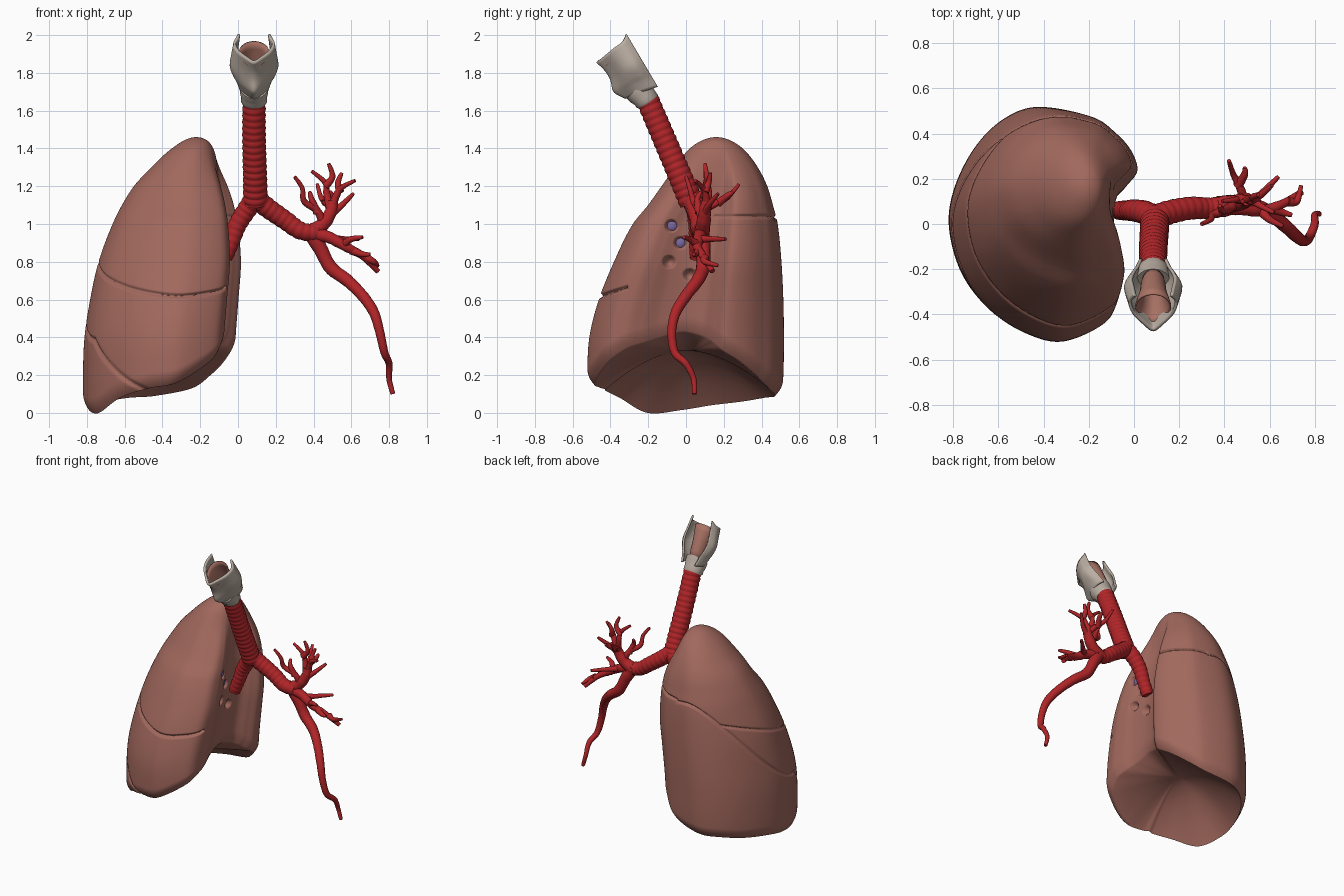
import bpy, bmesh, math, random
from mathutils import Vector as V

if "Cube" in bpy.data.objects:
    bpy.data.objects.remove(bpy.data.objects["Cube"])

random.seed(4)


def material(name, col):
    m = bpy.data.materials.new(name)
    m.diffuse_color = (*col, 1)
    m.use_nodes = True
    m.node_tree.nodes["Principled BSDF"].inputs["Base Color"].default_value = m.diffuse_color
    return m


LUNG = material("lung_brown", (0.36, 0.14, 0.11))
RED = material("airway_red", (0.43, 0.018, 0.021))
GREY = material("cartilage_grey", (0.49, 0.42, 0.36))
PINK = material("mucosa_pink", (0.40, 0.17, 0.13))
PURPLE = material("vessel_purple", (0.20, 0.14, 0.36))


def grid_mesh(name, rings, mat, closed=True, cap0=False, cap1=False, thick=0, angle=60):
    """Skin a list of point rings."""
    n = len(rings[0])
    faces = [(i * n + j, i * n + (j + 1) % n, (i + 1) * n + (j + 1) % n, (i + 1) * n + j)
             for i in range(len(rings) - 1) for j in range(n if closed else n - 1)]
    if cap0:
        faces.append(tuple(range(n)))
    if cap1:
        faces.append(tuple((len(rings) - 1) * n + j for j in range(n)))
    me = bpy.data.meshes.new(name)
    me.from_pydata([tuple(p) for r in rings for p in r], [], faces)
    bm = bmesh.new()
    bm.from_mesh(me)
    bmesh.ops.recalc_face_normals(bm, faces=bm.faces)
    bm.to_mesh(me)
    bm.free()
    me.materials.append(mat)
    ob = bpy.data.objects.new(name, me)
    bpy.context.collection.objects.link(ob)
    if thick:
        s = ob.modifiers.new("thickness", 'SOLIDIFY')
        s.thickness = thick
        s.offset = -1
    bpy.ops.object.select_all(action='DESELECT')
    ob.select_set(True)
    bpy.context.view_layer.objects.active = ob
    bpy.ops.object.shade_smooth_by_angle(angle=math.radians(angle))
    return ob


def spline(pts, per, closed=False):
    """Catmull-Rom through points of any dimension."""
    n, out = len(pts), []
    for i in range(n if closed else n - 1):
        q = [pts[(i + k) % n] if closed else pts[min(max(i + k, 0), n - 1)] for k in (-1, 0, 1, 2)]
        for s in range(per):
            t = s / per
            out.append([0.5 * (2 * b + (c - a) * t + (2 * a - 5 * b + 4 * c - d) * t * t
                               + (3 * b - a - 3 * c + d) * t ** 3) for a, b, c, d in zip(*q)])
    if not closed:
        out.append(list(pts[-1]))
    return out


# ---- lung: kidney outline (x, y, height of lower rim) fitted to a box at each height
OUT = [(-.42, .52, .09), (-.2, .48, .13), (-.09, .4, .2), (-.015, .31, .27), (.017, .21, .33), (-.025, .145, .38),
       (-.08, .08, .41), (-.1, -.03, .43), (-.09, -.15, .4), (-.06, -.25, .37), (-.05, -.34, .34), (-.1, -.44, .27),
       (-.29, -.52, .16), (-.46, -.485, .13), (-.63, -.38, .08), (-.76, -.22, .0), (-.82, -.02, .015),
       (-.8, .15, .04), (-.71, .33, .06), (-.58, .46, .08)]
TOP = 1.46
BOX = [(1.46, -.22, -.22, .16, .16), (1.44, -.29, -.16, .08, .24), (1.4, -.35, -.13, .02, .3),
       (1.3, -.46, -.09, -.06, .38), (1.2, -.555, -.05, -.13, .43), (1.1, -.62, -.02, -.2, .46),
       (1.0, -.67, .0, -.28, .485), (.8, -.745, .018, -.38, .505), (.6, -.79, .005, -.46, .515),
       (.4, -.82, -.01, -.51, .518), (.2, -.828, -.02, -.52, .515), (0, -.825, -.03, -.51, .5)]
WS = [math.sqrt(TOP - b[0]) for b in BOX]


def slope(i, k):
    a, b = max(i - 1, 0), min(i + 1, len(BOX) - 1)
    return (BOX[b][k] - BOX[a][k]) / (WS[b] - WS[a])


def box_at(z):
    w = math.sqrt(max(TOP - z, 0))
    i = 0
    while i < len(WS) - 2 and w > WS[i + 1]:
        i += 1
    h = WS[i + 1] - WS[i]
    t = min((w - WS[i]) / h, 1)
    return [(1 + 2 * t) * (1 - t) ** 2 * BOX[i][k] + t * (1 - t) ** 2 * h * slope(i, k)
            + t * t * (3 - 2 * t) * BOX[i + 1][k] + t * t * (t - 1) * h * slope(i + 1, k) for k in (1, 2, 3, 4)]


DENTS = [(-.078, .99), (-.03, .9), (-.09, .8), (.02, .73)]


def lung_point(px, py, z, low):
    x0, x1, y0, y1 = box_at(z)
    u, v = (px + .405) / .425, py / .52
    k = min(max((z - 1.1) / .34, 0), 1)
    k = k * k * (3 - 2 * k)
    r = math.hypot(u, v)
    f = (1 - k) + k / r
    cx, cy, hx, hy = (x0 + x1) / 2, (y0 + y1) / 2, (x1 - x0) / 2, (y1 - y0) / 2
    x, y = cx + u * f * hx, cy + v * f * hy
    # fissures between the lobes
    medial = x > -.25
    obl = .58 + .96 * y
    if medial and y > 0:
        obl = 1.04
    else:
        obl -= .65 * max(0, (.48 - y) * (y + .2)) * 2
    d = abs(z - obl) * (1 if medial and y > 0 else .74)
    if z > obl:
        d = min(d, abs(z - .61 - .33 * (y + .48)))
    if medial and -.31 < y < .15:
        d = 1
    s = 1 - .04 * max(0, 1 - d / .013)
    s *= 1 - .07 * max(0, 1 - low / .08) ** 2
    x, y = cx + (x - cx) * s, cy + (y - cy) * s
    # vessel openings on the inner wall
    if medial:
        for dy, dz in DENTS:
            q = math.hypot(y - dy, z - dz) / .036
            x -= .035 * max(0, 1 - q * q)
    return V((x, y, z))


outline = spline(OUT, 15, True)
rings = []
for j in range(280):
    q = (1 - j / 280) ** .75
    ring = []
    for px, py, zb in outline:
        z = TOP - (TOP - zb) * q * q
        ring.append(lung_point(px, py, z, z - zb))
    rings.append(ring)
# hollow underside resting on the diaphragm
mid = V((-.4, 0, .33))
under = []
for i in range(1, 31):
    r = i / 31
    under.append([V((mid.x + (p.x - mid.x) * r, mid.y + (p.y - mid.y) * r,
                     mid.z + (p.z - mid.z) * r ** 1.8)) for p in rings[0]])
lung = grid_mesh("right_lung", under + rings, LUNG, cap0=True, cap1=True, angle=80)

# ---- vessel stubs inside two openings
inner = [p for r in rings for p in r if p.x > -.25]
for i, (y, z) in enumerate(DENTS[:2]):
    c = min(inner, key=lambda p: (p.y - y) ** 2 + (p.z - z) ** 2)
    bpy.ops.mesh.primitive_uv_sphere_add(segments=20, ring_count=12, radius=.034, location=c)
    ob = bpy.context.object
    ob.name = "lung_vessel_%d" % (i + 1)
    ob.scale.x = .7
    ob.data.materials.append(PURPLE)
    bpy.ops.object.shade_smooth()


# ---- airways: swept tubes with cartilage ripples
def tube(name, pts, r0, r1, ripple=0, period=.037, sides=14, per=8, lump=.04):
    path = [V(p) for p in spline(pts, per)]
    tang = [(path[min(i + 1, len(path) - 1)] - path[max(i - 1, 0)]).normalized() for i in range(len(path))]
    side = tang[0].orthogonal().normalized()
    out, dist = [], 0
    for i, (p, t) in enumerate(zip(path, tang)):
        side = (side - t * side.dot(t)).normalized()
        up = t.cross(side)
        if i:
            dist += (p - path[i - 1]).length
        r = r0 + (r1 - r0) * i / (len(path) - 1)
        r *= 1 + (ripple * (2 * abs(math.sin(math.pi * dist / period)) - 1.2) if ripple
                  else random.uniform(-lump, lump))
        out.append([p + (side * math.cos(a) + up * math.sin(a)) * r
                    for a in (2 * math.pi * k / sides for k in range(sides))])
    return grid_mesh(name, out, RED, cap0=True, cap1=True)


tube("trachea", [(.085, -.205, 1.66), (.085, -.115, 1.45), (.09, -.03, 1.25), (.092, .03, 1.11)],
     .06, .064, .04, sides=32, per=40)
tube("right_bronchus", [(.1, .02, 1.15), (.05, .05, 1.08), (0, .06, 1.0), (-.03, .06, .92), (-.07, .06, .82)],
     .056, .04, .035, sides=28, per=18)
tube("left_bronchus", [(.08, .02, 1.15), (.15, .05, 1.09), (.25, .07, 1.02), (.33, .07, .965), (.42, .08, .95)],
     .056, .044, .035, sides=28, per=18)
tube("lower_branch", [(.37, .08, .97), (.43, .09, .88), (.49, .09, .77), (.58, .06, .7), (.66, 0, .62),
                      (.72, -.055, .53), (.75, -.075, .43), (.775, -.06, .32), (.8, 0, .26), (.8, .04, .18),
                      (.82, .045, .1)], .042, .012, lump=.03)
tube("middle_branch", [(.38, .08, .95), (.48, .07, .93), (.57, .06, .88), (.66, .09, .83), (.74, .14, .75)],
     .038, .014)
tube("upper_branch", [(.37, .08, .95), (.44, .09, .99), (.49, .1, 1.06), (.5, .11, 1.12)], .044, .028)
TWIGS = [
    [(.45, .09, 1.0), (.42, .07, 1.07), (.35, .04, 1.12), (.34, .02, 1.19), (.3, 0, 1.25)],
    [(.42, .07, 1.06), (.39, .06, 1.13), (.38, .08, 1.17)],
    [(.49, .1, 1.07), (.47, .12, 1.16), (.46, .11, 1.22), (.39, .1, 1.28)],
    [(.46, .11, 1.2), (.5, .11, 1.25), (.48, .1, 1.32)],
    [(.5, .11, 1.1), (.53, .1, 1.17), (.56, .08, 1.2), (.62, .05, 1.23)],
    [(.54, .1, 1.17), (.53, .12, 1.22), (.55, .13, 1.27)],
    [(.49, .1, 1.05), (.55, .12, 1.1), (.61, .17, 1.16)],
    [(.49, .1, 1.08), (.47, .16, 1.11), (.44, .22, 1.14), (.42, .28, 1.21)],
    [(.46, .17, 1.11), (.49, .22, 1.15), (.49, .25, 1.17)],
    [(.5, .07, .92), (.56, .13, .92), (.64, .21, .92)],
    [(.56, .06, .89), (.6, .02, .92), (.66, -.01, .93)],
    [(.6, .07, .86), (.66, .05, .84), (.7, .04, .84)],
    [(.68, .1, .82), (.72, .1, .8), (.74, .17, .78)],
]
for i, t in enumerate(TWIGS):
    tube("twig_%02d" % (i + 1), t, .023, .009, sides=10, per=6)

# ---- larynx in a frame tilted forwards: u sideways, v to the front, s along the throat
BASE, AXIS, FRONT = V((.085, -.2, 1.64)), V((0, -.51, .86)), V((0, -.86, -.51))


def larynx(u, v, s):
    return BASE + V((u, 0, 0)) + FRONT * v + AXIS * s


def oval(w, f, b, s, tilt, n=40):
    out = []
    for k in range(n):
        a = 2 * math.pi * k / n
        c = math.cos(a)
        v = c * (f if c > 0 else b)
        out.append(larynx(w * math.sin(a), v, s - tilt * v))
    return out


grid_mesh("cricoid_ring", [oval(*q) for q in [
    (.062, .058, .06, .0, 0), (.069, .066, .066, .012, 0), (.068, .066, .064, .035, .1), (.074, .078, .068, .065, .2),
    (.074, .085, .07, .1, .25)]], GREY, cap0=True, cap1=True, angle=40)
grid_mesh("larynx_lining", [oval(*q) for q in [
    (.045, .05, .066, .08, .2), (.055, .065, .072, .14, .1), (.06, .075, .075, .22, 0), (.073, .095, .077, .28, .15),
    (.08, .105, .075, .315, .3)]], PINK, thick=.008)

# thyroid shield: horseshoe profile open at the back, notched in front and horned behind
HALF = [(0, .127), (.05, .085), (.098, .025), (.115, -.04), (.09, -.088)]
prof = spline([(-u, v) for u, v in HALF[:0:-1]] + HALF, 5)
shield = []
for t, wide, fwd in spline([(0, .66, .72), (.2, .82, .97), (.32, .97, 1.0), (.52, 1.12, .87), (.75, 1.05, .87),
                            (1, .95, 1.0)], 3):
    row = []
    for u, v in prof:
        back = max(0, -v) / .088
        low = .068 + .012 * max(0, v) / .127 - .02 * back
        high = .325 + .02 * (1 - max(0, v) / .127) + .03 * back ** 3
        row.append(larynx(u * wide, v * (fwd if v > 0 else 1), low + (high - low) * t))
    shield.append(row)
grid_mesh("thyroid_shield", shield, GREY, closed=False, thick=.014, angle=35)
